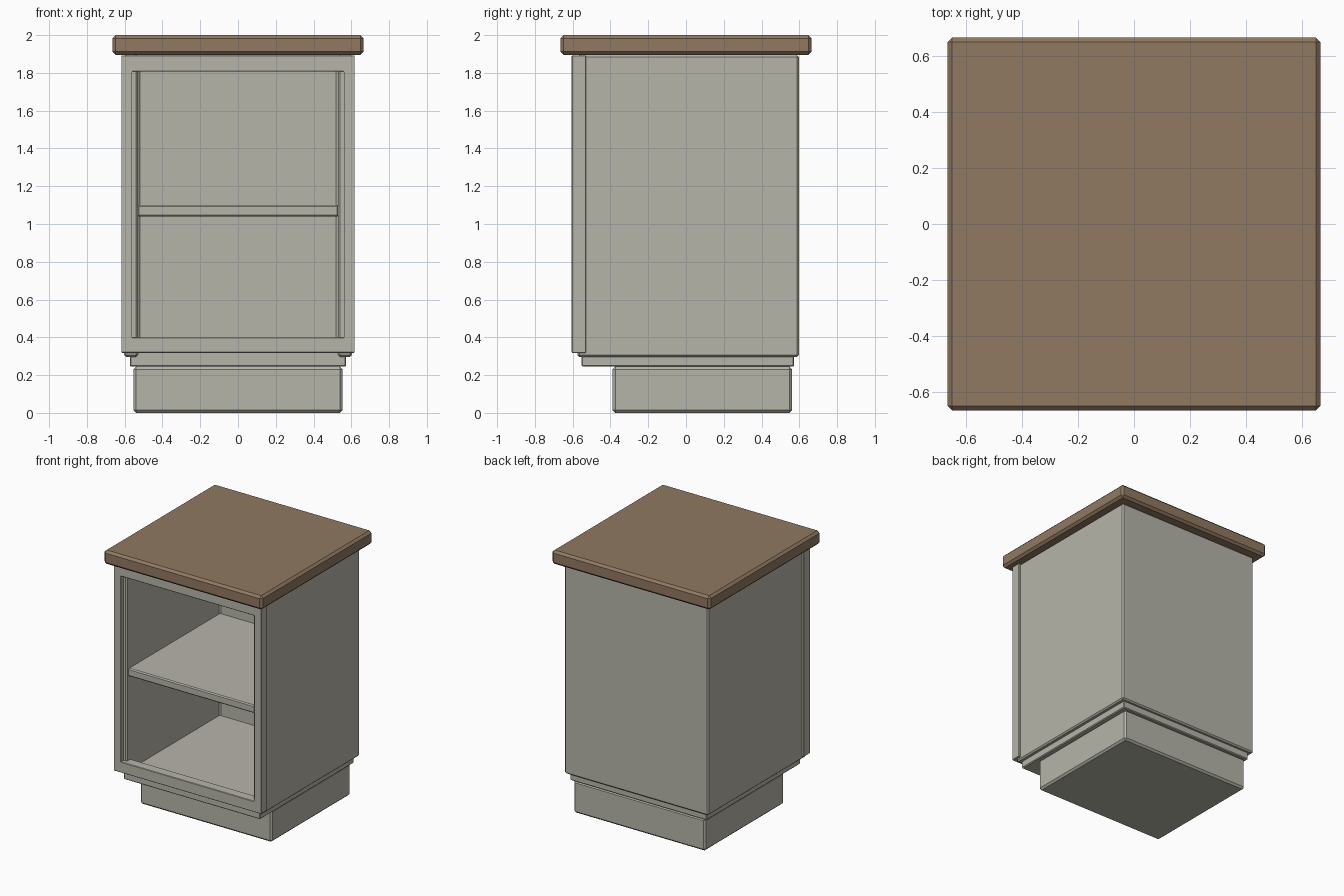
import bpy, bmesh

if "Cube" in bpy.data.objects:
    bpy.data.objects.remove(bpy.data.objects["Cube"])

def material(name, color):
    m = bpy.data.materials.new(name)
    m.diffuse_color = color
    m.use_nodes = True
    m.node_tree.nodes["Principled BSDF"].inputs["Base Color"].default_value = m.diffuse_color
    return m

PAINT = material("painted_grey", (0.47, 0.46, 0.40, 1))
WOOD = material("brown_wood", (0.28, 0.19, 0.12, 1))

def finish(name, bm, mat, bevel):
    bmesh.ops.recalc_face_normals(bm, faces=bm.faces)
    me = bpy.data.meshes.new(name)
    bm.to_mesh(me)
    bm.free()
    me.materials.append(mat)
    ob = bpy.data.objects.new(name, me)
    bpy.context.collection.objects.link(ob)
    if bevel:
        mod = ob.modifiers.new("chamfer", 'BEVEL')
        mod.width = bevel
        mod.segments = 1
    return ob

def extrude_faces(bm, faces, vec):
    ret = bmesh.ops.extrude_face_region(bm, geom=faces, use_keep_orig=True)
    verts = [g for g in ret["geom"] if isinstance(g, bmesh.types.BMVert)]
    bmesh.ops.translate(bm, verts=verts, vec=vec)

def prism(name, points, z0, z1, mat=PAINT, bevel=0.012):
    bm = bmesh.new()
    face = bm.faces.new([bm.verts.new((x, y, z0)) for x, y in points])
    extrude_faces(bm, [face], (0, 0, z1 - z0))
    return finish(name, bm, mat, bevel)

def slab(name, half_x, y0, y1, z0, z1, mat=PAINT, bevel=0.012):
    pts = [(-half_x, y0), (half_x, y0), (half_x, y1), (-half_x, y1)]
    return prism(name, pts, z0, z1, mat, bevel)

# Worktop, base and shelves
slab("countertop", 0.665, -0.665, 0.665, 1.895, 2.0, WOOD, 0.017)
slab("toe_kick_plinth", 0.553, -0.388, 0.562, 0.0, 0.245, bevel=0.014)
slab("cabinet_floor", 0.573, -0.553, 0.572, 0.245, 0.325, bevel=0.006)
slab("shelf", 0.533, -0.56, 0.542, 1.04, 1.10, bevel=0.008)

# Sides and back as one U-shaped carcass
half = [(0.603, 0.597), (0.603, -0.575), (0.53, -0.575), (0.53, 0.537)]
prism("carcass", half + [(-x, y) for x, y in reversed(half)], 0.297, 1.895, bevel=0.01)

# Face frame around the front opening
def rect(bm, hx, z0, z1, y):
    return [bm.verts.new((x, y, z)) for x, z in
            ((-hx, z0), (hx, z0), (hx, z1), (-hx, z1))]

bm = bmesh.new()
outer = rect(bm, 0.618, 0.318, 1.893, -0.605)
inner = rect(bm, 0.56, 0.40, 1.807, -0.605)
ring = [bm.faces.new((outer[i], outer[(i + 1) % 4], inner[(i + 1) % 4], inner[i]))
        for i in range(4)]
extrude_faces(bm, ring, (0, 0.075, 0))
finish("face_frame", bm, PAINT, 0.003)
